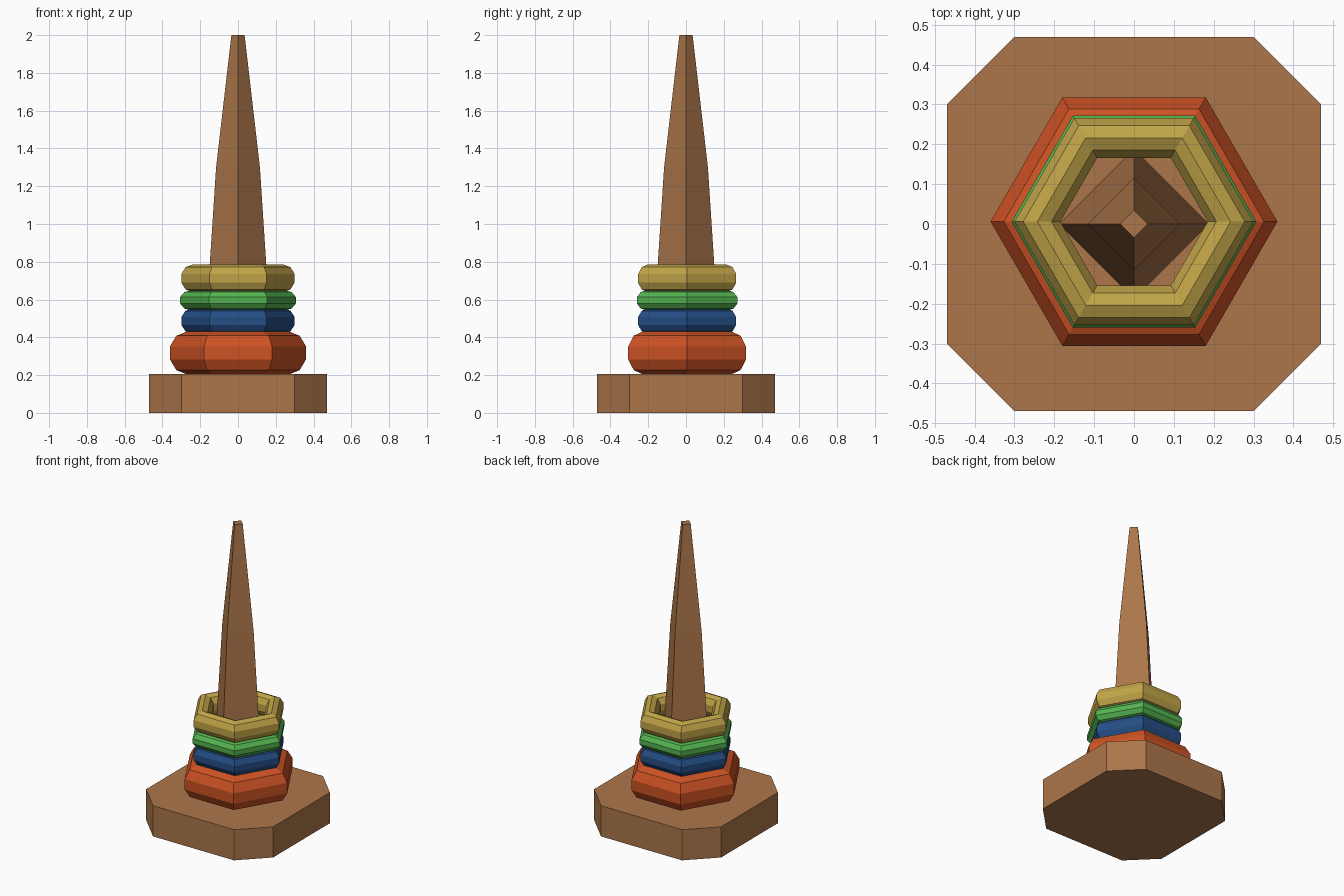
import bpy, bmesh, math

if "Cube" in bpy.data.objects:
    bpy.data.objects.remove(bpy.data.objects["Cube"])


def linear(c):
    c /= 255
    return c / 12.92 if c <= 0.04045 else ((c + 0.055) / 1.055) ** 2.4


def material(name, r, g, b):
    m = bpy.data.materials.new(name)
    m.diffuse_color = (linear(r), linear(g), linear(b), 1)
    m.use_nodes = True
    m.node_tree.nodes["Principled BSDF"].inputs["Base Color"].default_value = m.diffuse_color
    return m


def finish(name, bm, mat):
    bmesh.ops.recalc_face_normals(bm, faces=bm.faces)
    me = bpy.data.meshes.new(name)
    bm.to_mesh(me)
    bm.free()
    me.materials.append(mat)
    ob = bpy.data.objects.new(name, me)
    bpy.context.collection.objects.link(ob)
    return ob


def stack(name, outlines, mat):
    """Skin a stack of matching closed outlines and cap both ends."""
    bm = bmesh.new()
    rows = [[bm.verts.new(p) for p in o] for o in outlines]
    n = len(rows[0])
    for a, b in zip(rows, rows[1:]):
        for i in range(n):
            j = (i + 1) % n
            bm.faces.new((a[i], a[j], b[j], b[i]))
    bm.faces.new(rows[0][::-1])
    bm.faces.new(rows[-1])
    return finish(name, bm, mat)


def ring(name, outer, z0, z1, mat, hole=0.185, sides=6, tube=10, y0=0.006):
    """Six-sided ring with a ten-sided tube, a tube corner at top and bottom."""
    mid, zc, hz = (outer + hole) / 2, (z0 + z1) / 2, (z1 - z0) / 2
    hr = (outer - hole) / 2 / math.cos(math.pi / tube)
    bm = bmesh.new()
    rows = []
    for i in range(sides):
        a = math.tau * i / sides
        row = []
        for k in range(tube):
            t = math.pi / 2 + math.tau * k / tube
            r = mid + hr * math.cos(t)
            row.append(bm.verts.new((r * math.cos(a), y0 + r * math.sin(a),
                                     zc + hz * math.sin(t))))
        rows.append(row)
    for i in range(sides):
        a, b = rows[i], rows[(i + 1) % sides]
        for k in range(tube):
            m = (k + 1) % tube
            bm.faces.new((a[k], b[k], b[m], a[m]))
    return finish(name, bm, mat)


wood = material("wood brown", 172, 118, 74)

# Base: square block with cut corners
w, c = 0.47, 0.30
octagon = [(w, -c), (w, c), (c, w), (-c, w), (-w, c), (-w, -c), (-c, -w), (c, -w)]
stack("base", [[(x, y, z) for x, y in octagon] for z in (0, 0.205)], wood)

# Post: four-sided spike, corners facing the axes
stack("post", [[(r, 0, z), (0, r, z), (-r, 0, z), (0, -r, z)]
               for r, z in ((0.188, 0.2), (0.116, 1.3), (0.035, 2.0))], wood)

# Stacked rings
for name, outer, z0, z1, rgb in (
        ("red_ring", 0.36, 0.205, 0.43, (205, 82, 36)),
        ("blue_ring", 0.30, 0.42, 0.553, (36, 78, 134)),
        ("green_ring", 0.307, 0.542, 0.65, (84, 180, 80)),
        ("yellow_ring", 0.30, 0.64, 0.785, (192, 164, 72))):
    ring(name, outer, z0, z1, material(name.split("_")[0], *rgb))
